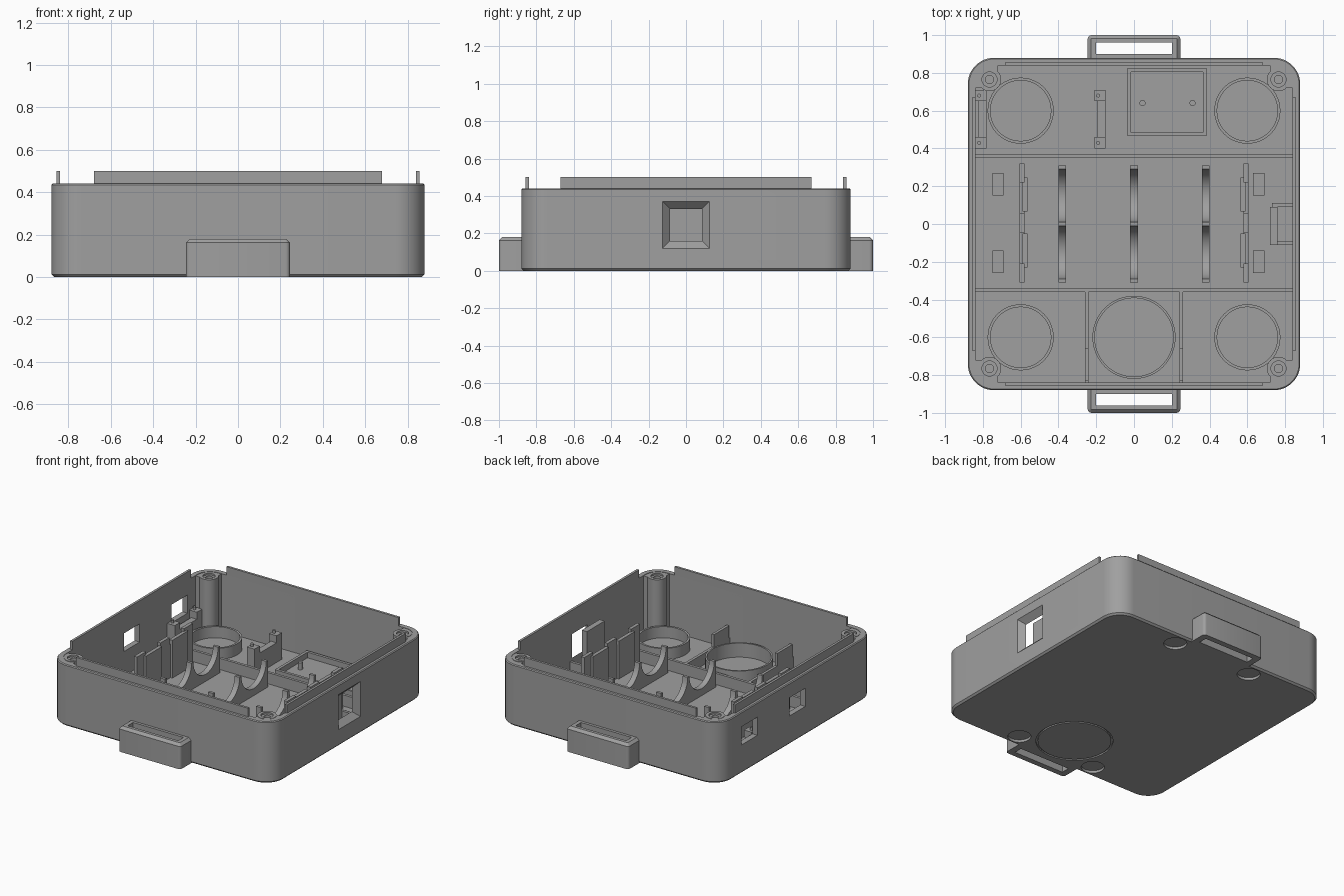
import bpy, bmesh, math
from mathutils import Vector

cube = bpy.data.objects.get("Cube")
if cube:
    bpy.data.objects.remove(cube, do_unlink=True)

GREY = (0.35, 0.35, 0.35, 1)
mat = bpy.data.materials.new("matte_grey")
mat.use_nodes = True
mat.diffuse_color = GREY
mat.node_tree.nodes["Principled BSDF"].inputs["Base Color"].default_value = GREY

FLOOR = 0.03
RIM = 0.44
WALL = 0.84      # inner wall face
SIDES = (-1, 1)


# ---- helpers ----
def finish(name, bm):
    bmesh.ops.recalc_face_normals(bm, faces=bm.faces)
    mesh = bpy.data.meshes.new(name)
    bm.to_mesh(mesh)
    bm.free()
    mesh.materials.append(mat)
    obj = bpy.data.objects.new(name, mesh)
    bpy.context.collection.objects.link(obj)
    return obj


def box_bm(x0, x1, y0, y1, z0, z1):
    bm = bmesh.new()
    bmesh.ops.create_cube(bm, size=1)
    for v in bm.verts:
        v.co = Vector(((x0 + x1) / 2 + v.co.x * (x1 - x0),
                       (y0 + y1) / 2 + v.co.y * (y1 - y0),
                       (z0 + z1) / 2 + v.co.z * (z1 - z0)))
    return bm


def box(name, *bounds):
    return finish(name, box_bm(*bounds))


def bevel_where(bm, rule, width, segments=1):
    edges = [e for e in bm.edges if rule(e.verts[0].co, e.verts[1].co)]
    bmesh.ops.bevel(bm, geom=edges, offset=width, segments=segments,
                    profile=0.5, affect='EDGES')


def upright(a, b):
    return abs(a.z - b.z) > 0.05


def prism(name, points, x0, x1):
    """Extrude a y-z outline along x."""
    bm = bmesh.new()
    face = bm.faces.new([bm.verts.new((x0, y, z)) for y, z in points])
    new = bmesh.ops.extrude_face_region(bm, geom=[face])["geom"]
    for v in new:
        if isinstance(v, bmesh.types.BMVert):
            v.co.x = x1
    return finish(name, bm)


def tube(name, x, y, outer, inner, z0, z1, n=48):
    bm = bmesh.new()
    rings = []
    for r, z in ((outer, z0), (outer, z1), (inner, z1), (inner, z0)):
        rings.append([bm.verts.new((x + r * math.cos(math.tau * i / n),
                                    y + r * math.sin(math.tau * i / n), z))
                      for i in range(n)])
    for k in range(4):
        a, b = rings[k], rings[(k + 1) % 4]
        for i in range(n):
            j = (i + 1) % n
            bm.faces.new((a[i], a[j], b[j], b[i]))
    obj = finish(name, bm)
    smooth(obj)
    return obj


def disc(name, x, y, r, z0, z1):
    bm = bmesh.new()
    bmesh.ops.create_cone(bm, cap_ends=True, segments=32, radius1=r,
                          radius2=r, depth=z1 - z0)
    bmesh.ops.translate(bm, vec=(x, y, (z0 + z1) / 2), verts=bm.verts)
    return finish(name, bm)


def smooth(obj):
    bpy.ops.object.select_all(action='DESELECT')
    obj.select_set(True)
    bpy.context.view_layer.objects.active = obj
    bpy.ops.object.shade_smooth_by_angle(angle=math.radians(30))


def cut(obj, cutters):
    for c in cutters:
        mod = obj.modifiers.new("cut", 'BOOLEAN')
        mod.operation, mod.solver, mod.object = 'DIFFERENCE', 'EXACT', c
    graph = bpy.context.evaluated_depsgraph_get()
    mesh = bpy.data.meshes.new_from_object(obj.evaluated_get(graph))
    obj.modifiers.clear()
    obj.data = mesh
    for c in cutters:
        bpy.data.objects.remove(c, do_unlink=True)


# ---- case shell with its openings ----
bm = box_bm(-0.88, 0.88, -0.88, 0.88, 0, RIM)
bevel_where(bm, upright, 0.14, 12)
bevel_where(bm, lambda a, b: max(a.z, b.z) < 0.001, 0.012)
bevel_where(bm, lambda a, b: min(a.z, b.z) > RIM - 0.001, 0.006)
shell = finish("case_shell", bm)

bm = box_bm(-WALL, WALL, -WALL, WALL, FLOOR, 0.6)
bevel_where(bm, upright, 0.1, 12)
cutters = [finish("cavity_cutter", bm)]

bm = box_bm(0.83, 0.89, -0.135, 0.135, 0.11, 0.38)   # tapered side port
for v in bm.verts:
    if v.co.x < 0.85:
        v.co.y *= 0.075 / 0.135
        v.co.z = 0.245 + (v.co.z - 0.245) * 0.075 / 0.135
cutters.append(finish("port_cutter", bm))
for y in (0, 0.54):
    cutters.append(box("window_cutter", -0.9, -0.82, y - 0.09, y + 0.09, 0.205, 0.335))
for sx in SIDES:
    for sy in SIDES:
        cutters.append(disc("recess_cutter", sx * 0.31, sy * 0.785, 0.075, -0.02, 0.018))
cutters.append(tube("groove_cutter", 0, -0.6, 0.25, 0.238, -0.02, 0.01))
cut(shell, cutters)
smooth(shell)

# ---- locating lips on the rim ----
for s, side, end in ((-1, "right", "front"), (1, "left", "back")):
    a, b = sorted((s * WALL, s * 0.857))
    box(side + "_lip", a, b, -0.67, 0.67, RIM - 0.02, 0.5)
    box(end + "_lip", -0.68, 0.68, a, b, RIM - 0.02, 0.5)

    # strap loop
    y0, y1 = sorted((s * 0.86, s))
    bm = box_bm(-0.245, 0.245, y0, y1, 0, 0.18)
    bevel_where(bm, lambda p, q: upright(p, q) and abs(p.y) > 0.95, 0.02, 4)
    bevel_where(bm, lambda p, q: min(p.z, q.z) > 0.179, 0.018)
    loop = finish(end + "_strap_loop", bm)
    y0, y1 = sorted((s * 0.9, s * 0.96))
    cut(loop, [box("slot_cutter", -0.2, 0.2, y0, y1, -0.1, 0.3)])
    smooth(loop)

# ---- corner screw posts and round floor sockets ----
for sx in SIDES:
    for sy in SIDES:
        tube("screw_post", sx * 0.765, sy * 0.765, 0.062, 0.022, FLOOR, RIM - 0.012, 32)
        tube("screw_post_collar", sx * 0.765, sy * 0.765, 0.062, 0.04, 0.4, RIM, 32)
        near, far = sorted((sx * 0.72, sx * 0.83)), sorted((sx * 0.81, sx * 0.845))
        edge, run = sorted((sy * 0.81, sy * 0.845)), sorted((sy * 0.72, sy * 0.83))
        box("post_web", *near, *edge, FLOOR, RIM - 0.003)
        box("post_web", *far, *run, FLOOR, RIM - 0.003)
        tube("corner_socket", sx * 0.6, sy * 0.6, 0.175, 0.16, 0.02, 0.11)
tube("centre_socket", 0, -0.6, 0.22, 0.208, 0.02, 0.13)

# ---- dividers and partitions ----
for y in (-0.35, 0.36):
    box("divider", -0.85, 0.85, y - 0.01, y + 0.01, 0.02, 0.11)
for s in SIDES:
    x = s * 0.25
    box("partition", x - 0.01, x + 0.01, -0.85, -0.35, 0.02, 0.11)
    box("partition_fin", x - 0.01, x + 0.01, -0.83, -0.66, 0.02, 0.2)

# ---- cell cradles and end plates ----
outline = [(-0.31, 0.02), (0.31, 0.02), (0.31, 0.22)]
for centre in (0.15, -0.15):
    for i in range(17):
        t = math.pi * i / 16
        outline.append((centre + 0.14 * math.cos(t), 0.22 - 0.14 * math.sin(t)))
outline.append((-0.31, 0.22))
for x in (-0.38, 0, 0.38):
    smooth(prism("cell_cradle", outline, x - 0.02, x + 0.02))
for s in SIDES:
    a, b = sorted((s * 0.605, s * 0.58))
    box("end_plate", a, b, -0.31, 0.32, 0.02, 0.27)
    for y in (-0.26, 0.005, 0.27):
        w = 0.05
        box("end_plate_post", a, b, y - w, y + w, 0.02, 0.32)
    a, b = sorted((s * 0.59, s * 0.565))
    for y in (-0.14, 0.155):
        box("contact_clip", a, b, y - 0.09, y + 0.09, 0.02, 0.3)
for x in (-0.72, 0.66):
    for y in (-0.2, 0.21):
        box("floor_pad", x - 0.03, x + 0.03, y - 0.06, y + 0.06, 0.02, 0.05)

# ---- circuit board brackets ----
for x in (-0.81, -0.18):
    box("board_bracket", x - 0.015, x + 0.03, 0.4, 0.71, 0.02, 0.17)
    for y in (0.43, 0.68):
        box("bracket_end", x - 0.03, x + 0.03, y - 0.03, y + 0.03, 0.02, 0.22)
        disc("bracket_pin", x - 0.01, y, 0.01, 0.2, 0.24)

# ---- module tray ----
tray = box("module_tray", -0.035, 0.385, 0.465, 0.825, 0.02, 0.08)
cut(tray, [box("tray_cutter", -0.015, 0.365, 0.485, 0.805, 0.04, 0.2)])
for x in (0.045, 0.31):
    disc("tray_pin", x, 0.64, 0.016, 0.03, 0.09)

# ---- port holder behind the tapered opening ----
box("port_holder", 0.72, 0.76, -0.11, 0.09, 0.02, 0.38)
for s in SIDES:
    box("port_holder_arm", 0.73, 0.85, s * 0.1 - 0.01, s * 0.1 + 0.01, 0.02, 0.14)
